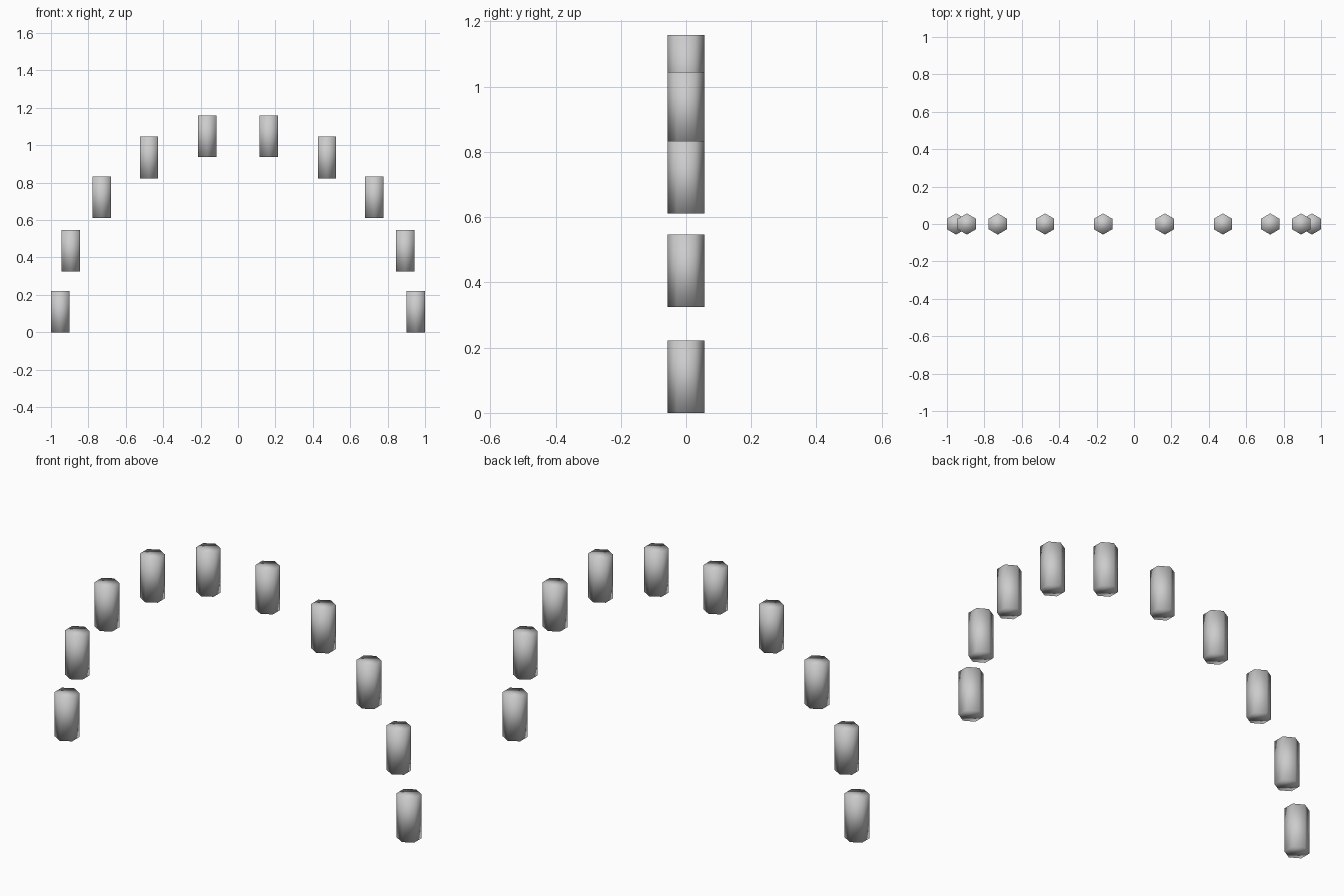
import bpy
from math import radians, cos, sin

if "Cube" in bpy.data.objects:
    bpy.data.objects.remove(bpy.data.objects["Cube"])

ARC_RADIUS = 0.951    # arc through the post centres
POST_RADIUS = 0.0565  # hexagon corner radius, corners on +-y
POST_HEIGHT = 0.222
COUNT = 10


def hex_post(name, x, base_z):
    bpy.ops.mesh.primitive_cylinder_add(
        vertices=6, radius=POST_RADIUS, depth=POST_HEIGHT,
        location=(x, 0, base_z + POST_HEIGHT / 2))
    post = bpy.context.object
    post.name = name
    bpy.ops.object.shade_smooth()
    return post


# Upright hexagonal posts spaced evenly along a half circle
for i in range(COUNT):
    angle = radians(180 * i / (COUNT - 1))
    hex_post(f"arch_post_{i + 1}", ARC_RADIUS * cos(angle), ARC_RADIUS * sin(angle))
